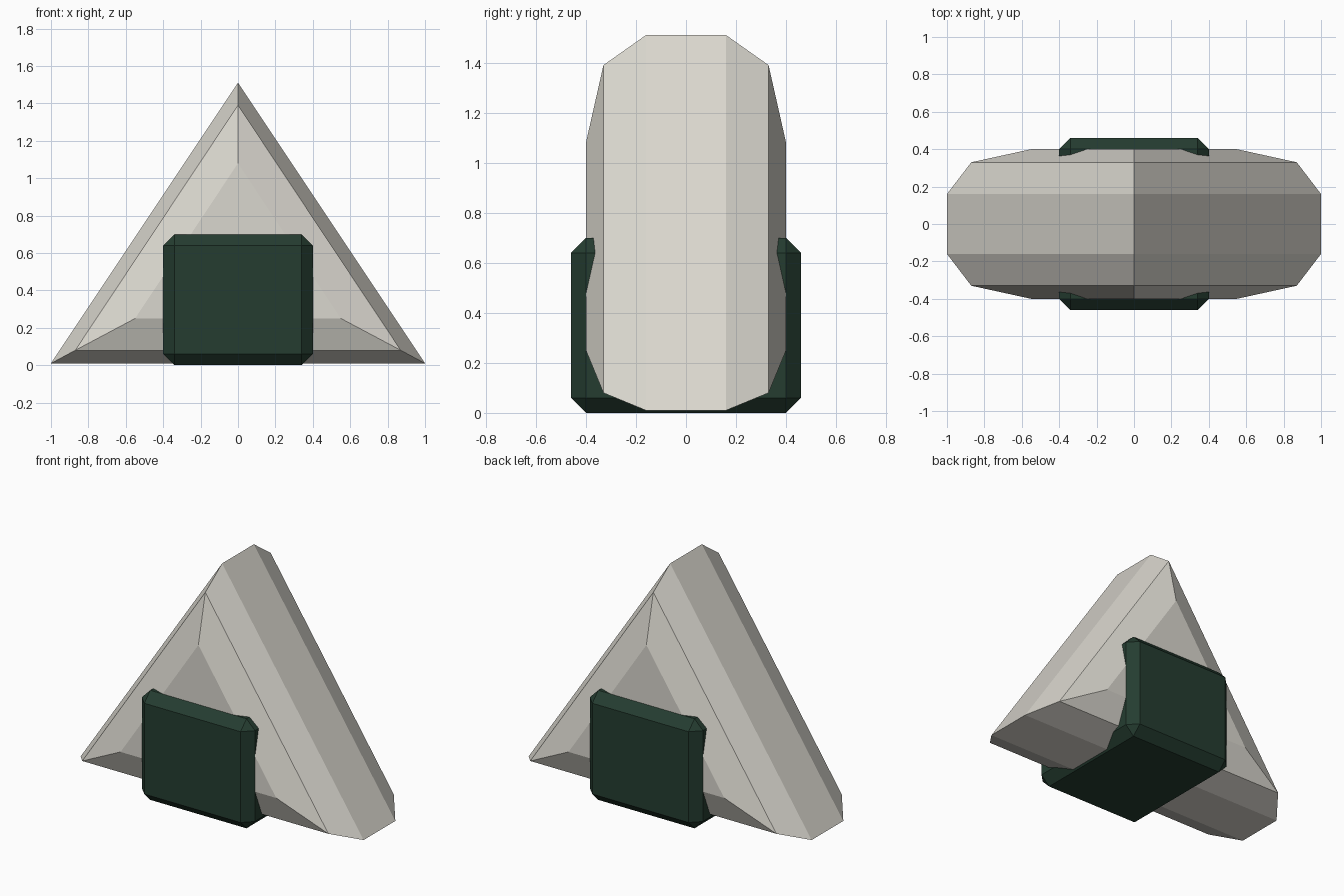
import bpy
import bmesh

cube = bpy.data.objects.get("Cube")
if cube:
    bpy.data.objects.remove(cube, do_unlink=True)


def material(name, rgb):
    mat = bpy.data.materials.new(name)
    mat.use_nodes = True
    colour = (*rgb, 1)
    mat.diffuse_color = colour
    mat.node_tree.nodes["Principled BSDF"].inputs["Base Color"].default_value = colour
    return mat


def add_object(name, bm, mat):
    bmesh.ops.recalc_face_normals(bm, faces=bm.faces)
    mesh = bpy.data.meshes.new(name)
    bm.to_mesh(mesh)
    bm.free()
    mesh.materials.append(mat)
    obj = bpy.data.objects.new(name, mesh)
    bpy.context.collection.objects.link(obj)
    return obj


stone = material("pale stone", (0.70, 0.68, 0.62))
green = material("dark green", (0.018, 0.046, 0.030))

# Triangular body: half width, base height and apex height at each depth
front_half = [(0.40, 0.55, 0.25, 1.08), (0.33, 0.87, 0.08, 1.39), (0.16, 1.0, 0.01, 1.51)]
sections = [(-y, w, b, t) for y, w, b, t in front_half] + front_half[::-1]
bm = bmesh.new()
rings = [[bm.verts.new(p) for p in ((-w, y, b), (w, y, b), (0, y, t))]
         for y, w, b, t in sections]
for near, far in zip(rings, rings[1:]):
    for i in range(3):
        j = (i + 1) % 3
        bm.faces.new((near[i], near[j], far[j], far[i]))
bm.faces.new(rings[0])
bm.faces.new(rings[-1])
add_object("triangular_body", bm, stone)

# Chamfered block passing through the base of the body
bm = bmesh.new()
bmesh.ops.create_cube(bm, size=1)
bmesh.ops.scale(bm, vec=(0.80, 0.92, 0.70), verts=bm.verts)
bmesh.ops.translate(bm, vec=(0, 0, 0.35), verts=bm.verts)
bmesh.ops.bevel(bm, geom=bm.edges[:], offset=0.06, segments=1,
                affect='EDGES', profile=0.5)
add_object("door_block", bm, green)
